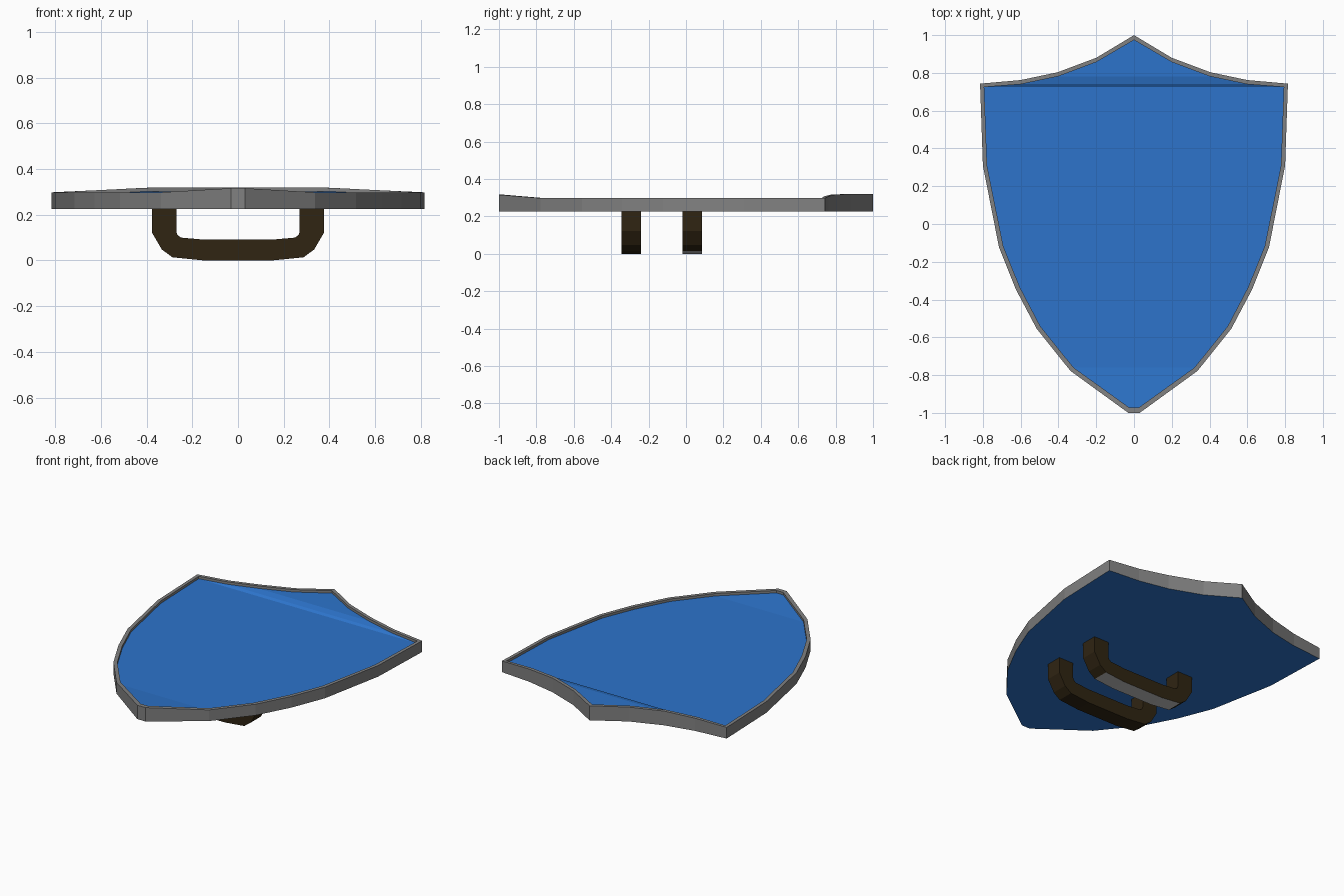
import bpy, bmesh

if "Cube" in bpy.data.objects:
    bpy.data.objects.remove(bpy.data.objects["Cube"])


def material(name, rgb):
    m = bpy.data.materials.new(name)
    m.diffuse_color = (*rgb, 1.0)
    m.use_nodes = True
    m.node_tree.nodes["Principled BSDF"].inputs["Base Color"].default_value = m.diffuse_color
    return m


BLUE = material("blue_paint", (0.026, 0.175, 0.60))
GREY = material("grey_metal", (0.22, 0.22, 0.22))
LEATHER = material("dark_leather", (0.029, 0.018, 0.006))
PALE = material("pale_grey", (0.55, 0.55, 0.55))


def finish(name, bm, mats):
    bmesh.ops.recalc_face_normals(bm, faces=bm.faces[:])
    me = bpy.data.meshes.new(name)
    bm.to_mesh(me)
    bm.free()
    for m in mats:
        me.materials.append(m)
    ob = bpy.data.objects.new(name, me)
    bpy.context.collection.objects.link(ob)
    return ob


# Right half outline from top tip to bottom: (outer x, outer y, inner x, inner y, rim z)
HALF = [
    (0.0, 1.0, 0.0, 0.974, 0.320),
    (0.20, 0.88, 0.20, 0.857, 0.319),
    (0.405, 0.803, 0.40, 0.782, 0.318),
    (0.60, 0.762, 0.60, 0.740, 0.308),
    (0.815, 0.743, 0.793, 0.725, 0.298),
    (0.80, 0.31, 0.778, 0.31, 0.298),
    (0.715, -0.122, 0.692, -0.118, 0.298),
    (0.627, -0.343, 0.604, -0.335, 0.298),
    (0.515, -0.555, 0.495, -0.543, 0.298),
    (0.336, -0.778, 0.320, -0.760, 0.298),
    (0.03, -1.0, 0.025, -0.972, 0.316),
]
BASE, RECESS = 0.225, 0.016

# Shield board: grey rim around a slightly sunken blue face, blue back
bm = bmesh.new()


def loop(fn):
    """Mirrored pair of vertices per outline station (shared at the top tip)."""
    right = [bm.verts.new(fn(p)) for p in HALF]
    left = [right[0]]
    for v in right[1:]:
        left.append(bm.verts.new((-v.co.x, v.co.y, v.co.z)))
    return right, left


rings = [
    loop(lambda p: (p[0], p[1], BASE)),
    loop(lambda p: (p[0], p[1], p[4])),
    loop(lambda p: (p[2], p[3], p[4])),
    loop(lambda p: (p[2], p[3], p[4] - RECESS)),
]
for a, b in zip(rings, rings[1:]):
    ca = a[0] + a[1][:0:-1]
    cb = b[0] + b[1][:0:-1]
    n = len(ca)
    for i in range(n):
        j = (i + 1) % n
        bm.faces.new((ca[i], ca[j], cb[j], cb[i])).material_index = 1
for r, l in (rings[0], rings[-1]):
    bm.faces.new((r[0], r[1], l[1]))
    for i in range(1, len(r) - 1):
        bm.faces.new((r[i], r[i + 1], l[i + 1], l[i]))
finish("shield_board", bm, [BLUE, GREY])

# Handles: bent straps with outer and inner profiles in x-z
OUTER = [(0.377, 0.23), (0.377, 0.123), (0.333, 0.048), (0.287, 0.014), (0.147, 0.0)]
INNER = [(0.270, 0.23), (0.270, 0.127), (0.265, 0.112), (0.250, 0.10), (0.147, 0.091)]


def handle(name, y0, y1, pale_base):
    bm = bmesh.new()
    out = OUTER + [(-x, z) for x, z in reversed(OUTER)]
    inn = INNER + [(-x, z) for x, z in reversed(INNER)]
    secs = []
    for (ox, oz), (ix, iz) in zip(out, inn):
        secs.append([bm.verts.new(c) for c in
                     ((ox, y0, oz), (ox, y1, oz), (ix, y1, iz), (ix, y0, iz))])
    for a, b in zip(secs, secs[1:]):
        for i in range(4):
            j = (i + 1) % 4
            f = bm.faces.new((a[i], a[j], b[j], b[i]))
            # pale strip along the flat outer side of the grip
            if pale_base and i == 0 and max(abs(v.co.x) for v in f.verts) < 0.29:
                f.material_index = 1
    bm.faces.new(secs[0])
    bm.faces.new(secs[-1])
    finish(name, bm, [LEATHER, PALE])


handle("lower_handle", -0.345, -0.24, False)
handle("upper_handle", -0.02, 0.085, True)
